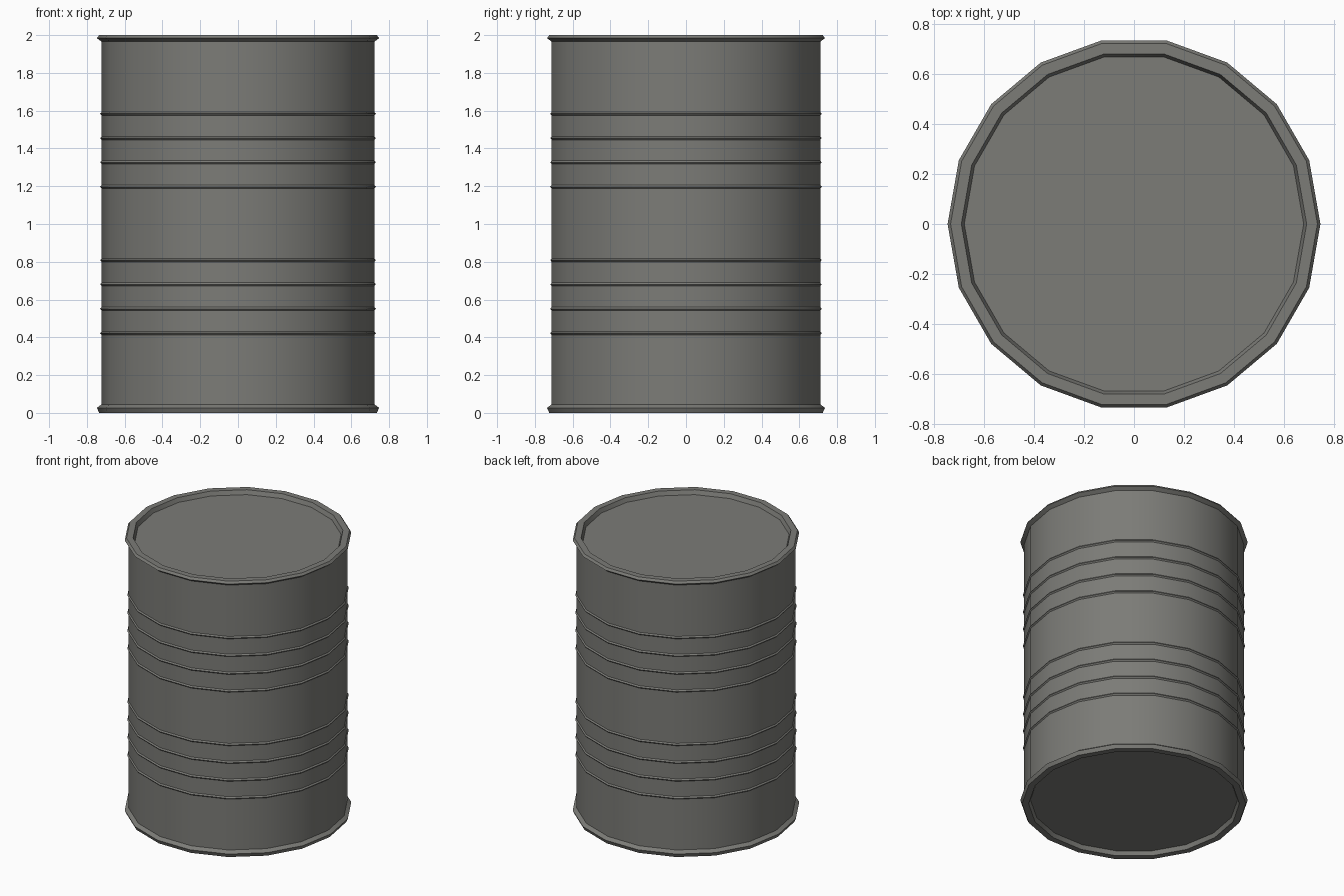
import bpy, bmesh, math

if "Cube" in bpy.data.objects:
    bpy.data.objects.remove(bpy.data.objects["Cube"])

SIDES = 18

# Single flat colour for the whole drum
metal = bpy.data.materials.new("drum grey metal")
metal.diffuse_color = (0.20, 0.20, 0.185, 1)
metal.use_nodes = True
metal.node_tree.nodes["Principled BSDF"].inputs["Base Color"].default_value = metal.diffuse_color


def lathe(name, profile, smooth_angle):
    """Spin a (radius, z) profile, capping both ends with flat discs."""
    bm = bmesh.new()
    rings = []
    for r, z in profile:
        rings.append([bm.verts.new((r * math.cos(2 * math.pi * i / SIDES),
                                    r * math.sin(2 * math.pi * i / SIDES), z))
                      for i in range(SIDES)])
    for a, b in zip(rings, rings[1:]):
        for i in range(SIDES):
            j = (i + 1) % SIDES
            bm.faces.new((a[i], a[j], b[j], b[i]))
    bm.faces.new(list(reversed(rings[0])))
    bm.faces.new(rings[-1])
    bmesh.ops.recalc_face_normals(bm, faces=bm.faces)
    me = bpy.data.meshes.new(name)
    bm.to_mesh(me)
    bm.free()
    me.materials.append(metal)
    ob = bpy.data.objects.new(name, me)
    bpy.context.collection.objects.link(ob)
    bpy.ops.object.select_all(action='DESELECT')
    ob.select_set(True)
    bpy.context.view_layer.objects.active = ob
    bpy.ops.object.shade_smooth_by_angle(angle=math.radians(smooth_angle))
    return ob


BODY = 0.722

# Recessed base and bottom rim
profile = [(0.68, 0.03), (0.692, 0.0), (0.735, 0.0), (0.747, 0.027), (BODY, 0.045)]

# Two groups of four pressed ridges
for start in (0.422, 1.197):
    for k in range(4):
        z = start + k * 0.129
        profile += [(BODY, z - 0.009), (0.73, z), (BODY, z + 0.009)]

# Top rim and recessed lid
profile += [(BODY, 1.965), (0.747, 1.984), (0.735, 2.0), (0.692, 2.0), (0.68, 1.97)]

lathe("drum", profile, 25)
